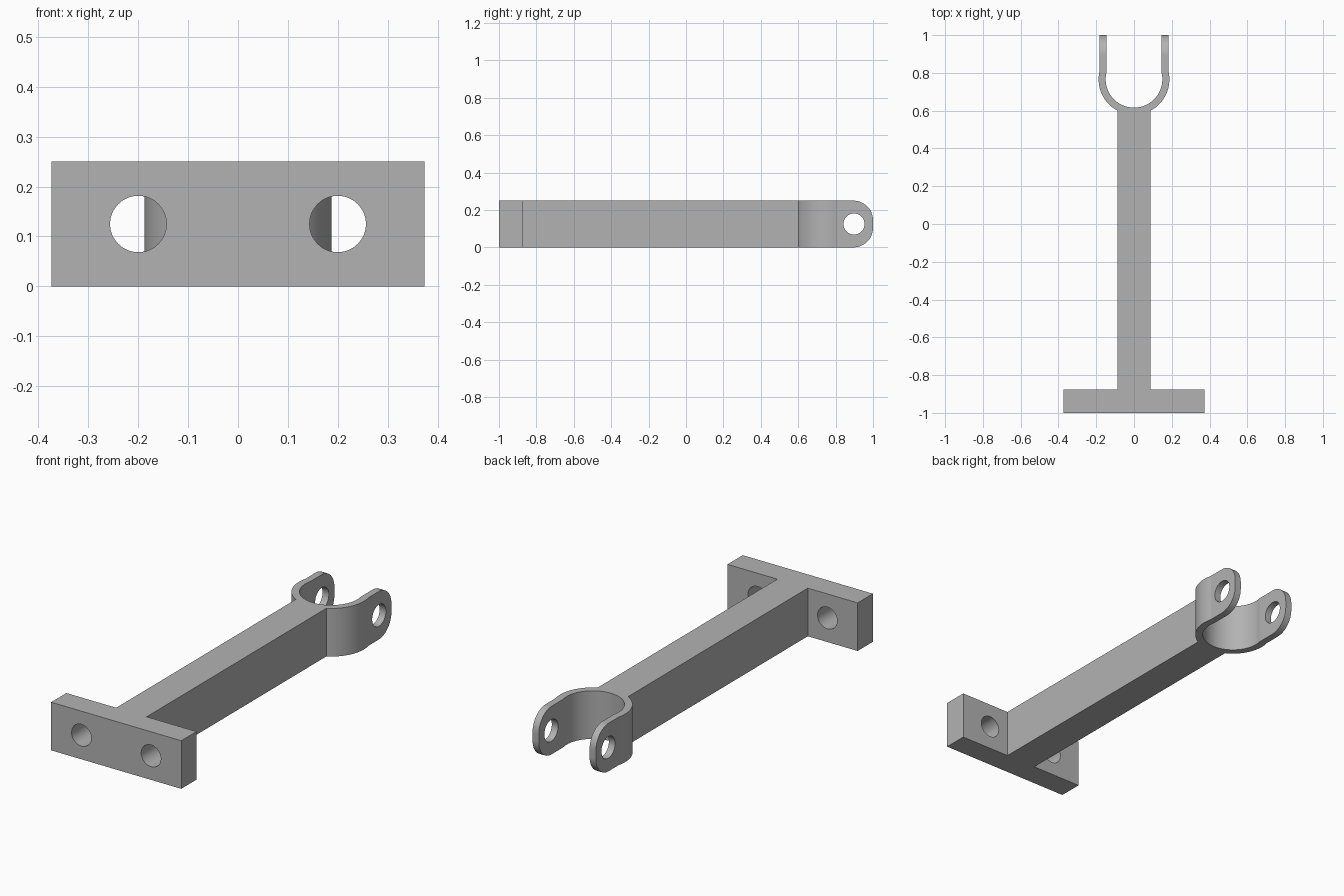
import bpy, bmesh
from math import sin, cos, asin, acos, pi, radians
from mathutils import Matrix

if "Cube" in bpy.data.objects:
    bpy.data.objects.remove(bpy.data.objects["Cube"])

HEIGHT = 0.25
PLATE_X, PLATE_Y = 0.374, -0.875
BEAM_X = 0.0875
RING_Y, OUTER, INNER = 0.766, 0.1875, 0.15
ARM_OUT, ARM_IN = 0.182, 0.146

steel = bpy.data.materials.new("grey steel")
steel.use_nodes = True
grey = (0.45, 0.45, 0.45, 1)
steel.diffuse_color = grey
steel.node_tree.nodes["Principled BSDF"].inputs["Base Color"].default_value = grey


def arc(radius, start, end, steps=24):
    """Points on the fork's circle; angles run from straight forward (-y)."""
    angles = [start + (end - start) * i / steps for i in range(steps + 1)]
    return [(radius * sin(a), RING_Y - radius * cos(a)) for a in angles]


# Right half of the plan outline: flange plate, beam, fork ring and arm
half = [(PLATE_X, -1), (PLATE_X, PLATE_Y), (BEAM_X, PLATE_Y)]
half += arc(OUTER, asin(BEAM_X / OUTER), pi - asin(ARM_OUT / OUTER))
half += [(ARM_OUT, 1), (ARM_IN, 1)]
half += arc(INNER, pi - asin(ARM_IN / INNER), 0, 36)
outline = half + [(-x, y) for x, y in reversed(half[:-1])]

bm = bmesh.new()
base = bm.faces.new([bm.verts.new((x, y, 0)) for x, y in outline])
top = bmesh.ops.extrude_face_region(bm, geom=[base])["geom"]
bmesh.ops.translate(bm, vec=(0, 0, HEIGHT),
                    verts=[v for v in top if isinstance(v, bmesh.types.BMVert)])
bmesh.ops.recalc_face_normals(bm, faces=bm.faces)

# Rounded arm tips
tips = [e for e in bm.edges
        if all(v.co.y > 0.999 for v in e.verts)
        and abs(e.verts[0].co.z - e.verts[1].co.z) < 0.01]
bmesh.ops.bevel(bm, geom=tips, offset=0.105, offset_type='OFFSET',
                segments=12, profile=0.5, affect='EDGES')
mesh = bpy.data.meshes.new("fork_bracket")
bm.to_mesh(mesh)
bm.free()
bracket = bpy.data.objects.new("fork_bracket", mesh)
bpy.context.collection.objects.link(bracket)
mesh.materials.append(steel)


def drill(name, location, axis, depth):
    """Cut a round hole through the bracket."""
    bpy.ops.mesh.primitive_cylinder_add(
        vertices=48, radius=0.0565, depth=depth, location=location,
        rotation=(radians(90), 0, 0) if axis == 'Y' else (0, radians(90), 0))
    cutter = bpy.context.object
    cutter.name = name
    cutter.data.materials.append(steel)
    cutter.hide_render = True
    cut = bracket.modifiers.new(name, 'BOOLEAN')
    cut.object = cutter
    cut.operation = 'DIFFERENCE'
    cut.solver = 'EXACT'
    bpy.ops.object.select_all(action='DESELECT')
    bracket.select_set(True)
    bpy.context.view_layer.objects.active = bracket
    bpy.ops.object.modifier_apply(modifier=name)
    bpy.data.objects.remove(cutter)


# Two bolt holes in the plate, one pin hole through both arms
for side in (-1, 1):
    drill("bolt_hole_cutter", (side * 0.2, -0.93, HEIGHT / 2), 'Y', 0.3)
drill("pin_hole_cutter", (0, 0.898, HEIGHT / 2), 'X', 0.6)

# Smooth curved walls, crisp edges elsewhere
bpy.ops.object.shade_smooth_by_angle(angle=radians(12))
weighted = bracket.modifiers.new("even_shading", 'WEIGHTED_NORMAL')
weighted.keep_sharp = True
